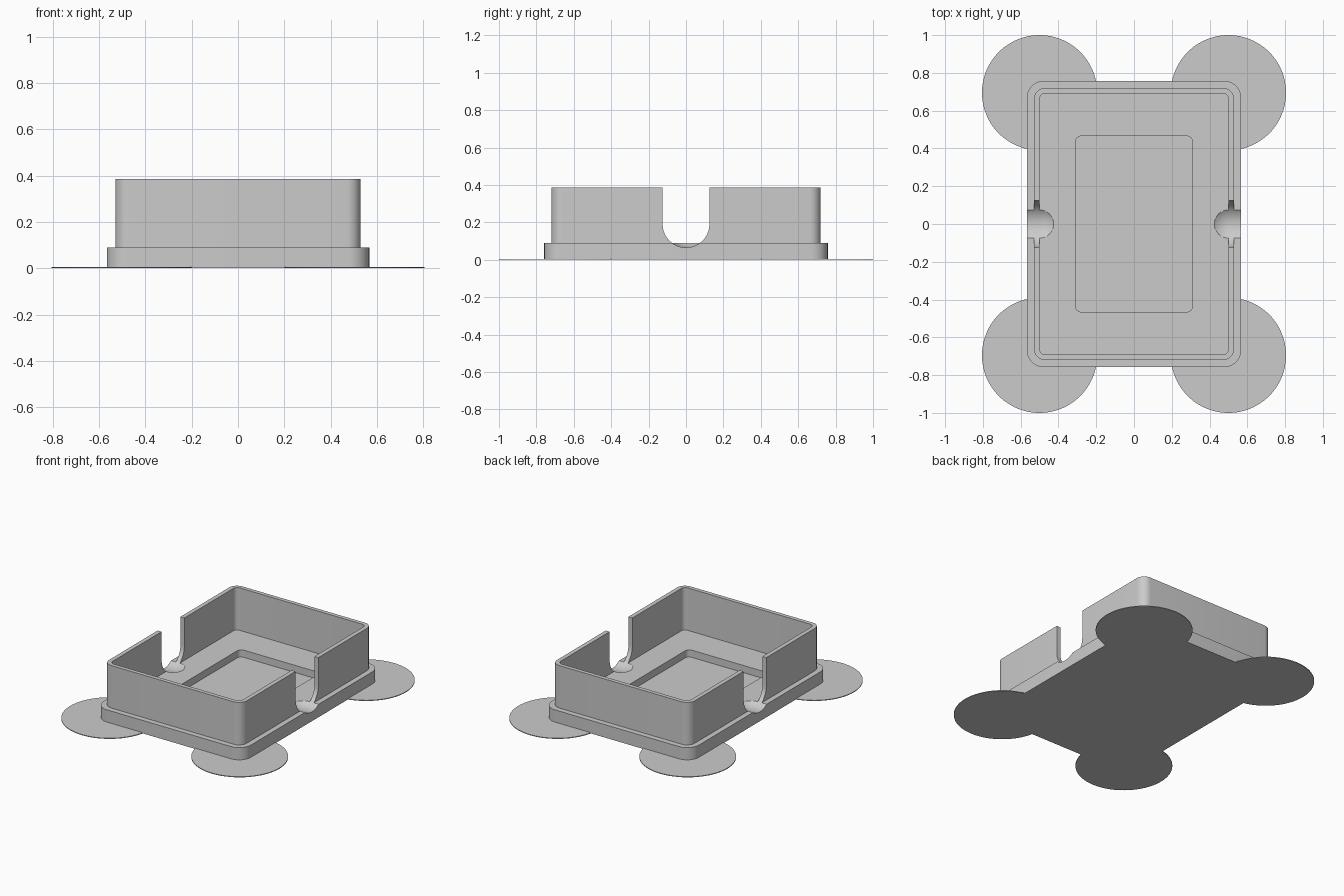
import bpy, bmesh, math
from mathutils import Matrix, Vector

cube = bpy.data.objects.get("Cube")
if cube:
    bpy.data.objects.remove(cube, do_unlink=True)

grey = bpy.data.materials.new("light grey plastic")
grey.use_nodes = True
grey.diffuse_color = (0.6, 0.6, 0.6, 1)
grey.node_tree.nodes["Principled BSDF"].inputs["Base Color"].default_value = (0.6, 0.6, 0.6, 1)

BASE_TOP, WALL_TOP, PAD_TOP = 0.09, 0.385, 0.005
SLOT_R, SLOT_Z = 0.125, 0.19


def make(name, bm):
    bmesh.ops.recalc_face_normals(bm, faces=bm.faces)
    mesh = bpy.data.meshes.new(name)
    bm.to_mesh(mesh)
    bm.free()
    mesh.materials.append(grey)
    ob = bpy.data.objects.new(name, mesh)
    bpy.context.collection.objects.link(ob)
    return ob


def prism(name, points, direction):
    """Extrude a closed outline along a direction."""
    bm = bmesh.new()
    face = bm.faces.new([bm.verts.new(p) for p in points])
    ext = bmesh.ops.extrude_face_region(bm, geom=[face], use_keep_orig=True)
    moved = [g for g in ext["geom"] if isinstance(g, bmesh.types.BMVert)]
    bmesh.ops.translate(bm, verts=moved, vec=direction)
    return make(name, bm)


def rounded_box(name, hx, hy, r, z0, z1, steps=10):
    points = []
    for quarter, (sx, sy) in enumerate([(1, 1), (-1, 1), (-1, -1), (1, -1)]):
        for i in range(steps + 1):
            a = (quarter + i / steps) * math.pi / 2
            points.append((sx * (hx - r) + r * math.cos(a),
                           sy * (hy - r) + r * math.sin(a), z0))
    return prism(name, points, (0, 0, z1 - z0))


def bullet(name, side):
    """Round-ended groove cutter pointing inward from one side."""
    bm = bmesh.new()
    arc = [i * math.pi / 32 for i in range(17)]
    profile = [(-SLOT_R * math.cos(a), 0, SLOT_R * math.sin(a)) for a in arc]
    profile += [(0.2, 0, SLOT_R), (0.2, 0, 0)]
    verts = [bm.verts.new(p) for p in profile]
    edges = [bm.edges.new(pair) for pair in zip(verts, verts[1:])]
    bmesh.ops.spin(bm, geom=verts + edges, cent=(0, 0, 0), axis=(1, 0, 0),
                   angle=math.tau, steps=64)
    bmesh.ops.remove_doubles(bm, verts=bm.verts, dist=0.0005)
    if side < 0:
        bmesh.ops.rotate(bm, verts=bm.verts, matrix=Matrix.Rotation(math.pi, 3, "Z"))
    bmesh.ops.translate(bm, verts=bm.verts, vec=Vector((side * 0.5, 0, SLOT_Z)))
    return make(name, bm)


def cut(target, cutter):
    mod = target.modifiers.new("cut", "BOOLEAN")
    mod.operation = "DIFFERENCE"
    mod.solver = "EXACT"
    mod.object = cutter
    bpy.context.view_layer.objects.active = target
    bpy.ops.object.modifier_apply(modifier=mod.name)
    bpy.data.objects.remove(cutter, do_unlink=True)


# Base plate with a sunken pocket and a rounded groove in each side
base = rounded_box("base", 0.567, 0.758, 0.09, 0, BASE_TOP)
cut(base, rounded_box("pocket_cutter", 0.31, 0.465, 0.03, 0.04, 0.3))
for side in (-1, 1):
    cut(base, bullet("groove_cutter", side))

# Thin wall with a U-shaped slot through both sides
wall = rounded_box("wall", 0.53, 0.72, 0.06, BASE_TOP, WALL_TOP)
cut(wall, rounded_box("cavity_cutter", 0.5, 0.692, 0.03, 0, 1))
u_shape = [(-0.8, SLOT_R * math.cos(a), SLOT_Z - SLOT_R * math.sin(a))
           for a in (i * math.pi / 32 for i in range(33))]
u_shape += [(-0.8, -SLOT_R, 1), (-0.8, SLOT_R, 1)]
cut(wall, prism("slot_cutter", u_shape, (1.6, 0, 0)))

# Thin round pads under the corners
pads = []
for sx, x_name in ((-1, "right"), (1, "left")):
    for sy, y_name in ((-1, "front"), (1, "back")):
        bm = bmesh.new()
        bmesh.ops.create_cone(bm, cap_ends=True, segments=96, radius1=0.305,
                              radius2=0.305, depth=PAD_TOP)
        bmesh.ops.translate(bm, verts=bm.verts,
                            vec=(sx * 0.5, sy * 0.695, PAD_TOP / 2))
        pads.append(make(f"{y_name}_{x_name}_pad", bm))

# Smooth the rounded surfaces, keep the corners crisp
bpy.ops.object.select_all(action="DESELECT")
for ob in [base, wall] + pads:
    ob.select_set(True)
bpy.context.view_layer.objects.active = base
bpy.ops.object.shade_smooth_by_angle(angle=math.radians(30))
